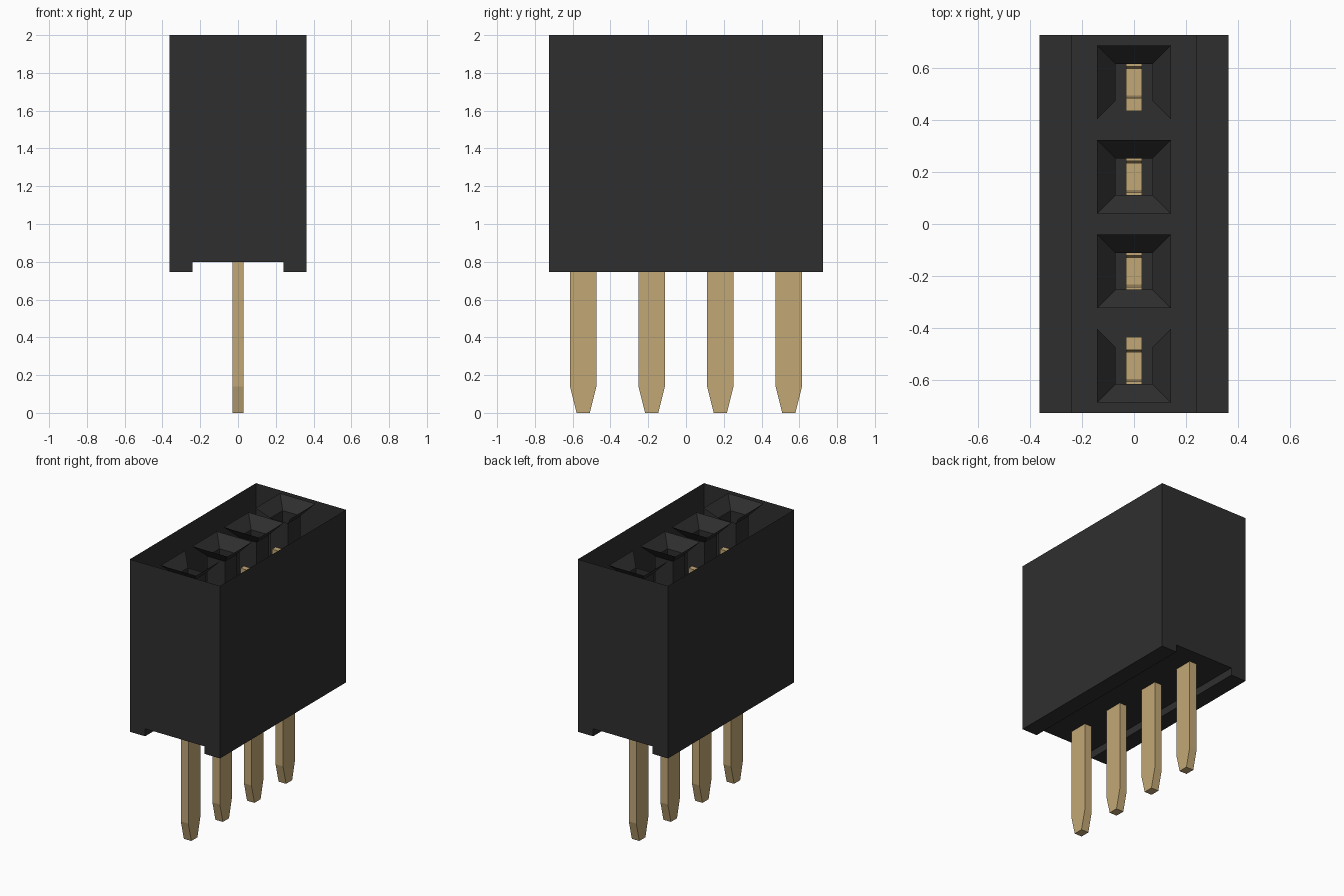
import bpy
import bmesh

cube = bpy.data.objects.get("Cube")
if cube:
    bpy.data.objects.remove(cube, do_unlink=True)


def material(name, rgb):
    mat = bpy.data.materials.new(name)
    mat.use_nodes = True
    mat.diffuse_color = (*rgb, 1)
    bsdf = next(n for n in mat.node_tree.nodes if n.type == "BSDF_PRINCIPLED")
    bsdf.inputs["Base Color"].default_value = (*rgb, 1)
    return mat


BLACK = material("black plastic", (0.028, 0.028, 0.028))
GOLD = material("gold metal", (0.54, 0.39, 0.18))
HALF_X, HALF_Y, TOP, FLOOR, FOOT = 0.363, 0.725, 2.0, 0.8, 0.745
PITCH = 0.363


def finish(name, bm, mat):
    mesh = bpy.data.meshes.new(name)
    bm.to_mesh(mesh)
    bm.free()
    mesh.materials.append(mat)
    obj = bpy.data.objects.new(name, mesh)
    bpy.context.collection.objects.link(obj)
    return obj


def prism(name, near, far, mat, open_edge=None):
    """Join two matching outlines with end caps, optionally leaving one side open."""
    bm = bmesh.new()
    a = [bm.verts.new(p) for p in near]
    b = [bm.verts.new(p) for p in far]
    bm.faces.new(a)
    bm.faces.new(b[::-1])
    for i in range(len(a)):
        j = (i + 1) % len(a)
        if i != open_edge:
            bm.faces.new((a[j], a[i], b[i], b[j]))
    bmesh.ops.recalc_face_normals(bm, faces=bm.faces)
    return finish(name, bm, mat)


# Thin-walled housing, open on top, with a groove along the underside
outline = [(-HALF_X, FOOT), (-0.24, FOOT), (-0.24, FLOOR), (0.24, FLOOR),
           (0.24, FOOT), (HALF_X, FOOT), (HALF_X, TOP), (-HALF_X, TOP)]
prism("housing", [(x, -HALF_Y, z) for x, z in outline],
      [(x, HALF_Y, z) for x, z in outline], BLACK, open_edge=6)


# Funnel mouth leading into a square tube
def socket(name, y, missing):
    bm = bmesh.new()
    rings = []
    for half, z in ((0.142, TOP), (0.071, TOP - 0.08), (0.071, FLOOR)):
        corners = ((-1, -1), (1, -1), (1, 1), (-1, 1))
        rings.append([bm.verts.new((sx * half, y + sy * half, z)) for sx, sy in corners])
    for level in range(2):
        for i in range(4):
            j = (i + 1) % 4
            if level == 0 and i == missing:
                continue
            upper, lower = rings[level], rings[level + 1]
            bm.faces.new((upper[i], upper[j], lower[j], lower[i]))
    finish(name, bm, BLACK)


# Forked contact with a tapered solder pin, cut from flat sheet
half_profile = [(0.035, 0), (0.07, 0.14), (0.07, 0.82), (0.11, 0.82),
                (0.11, 1.72), (0.06, 1.72), (0.05, 1.2)]
profile = half_profile + [(-y, z) for y, z in reversed(half_profile)]

for n in range(4):
    y = (n - 1.5) * PITCH
    # The end funnels are open towards the middle
    socket(f"socket_{n + 1}", y, {0: 2, 3: 0}.get(n))
    prism(f"contact_pin_{n + 1}", [(-0.03, y + v, z) for v, z in profile],
          [(0.03, y + v, z) for v, z in profile], GOLD)
